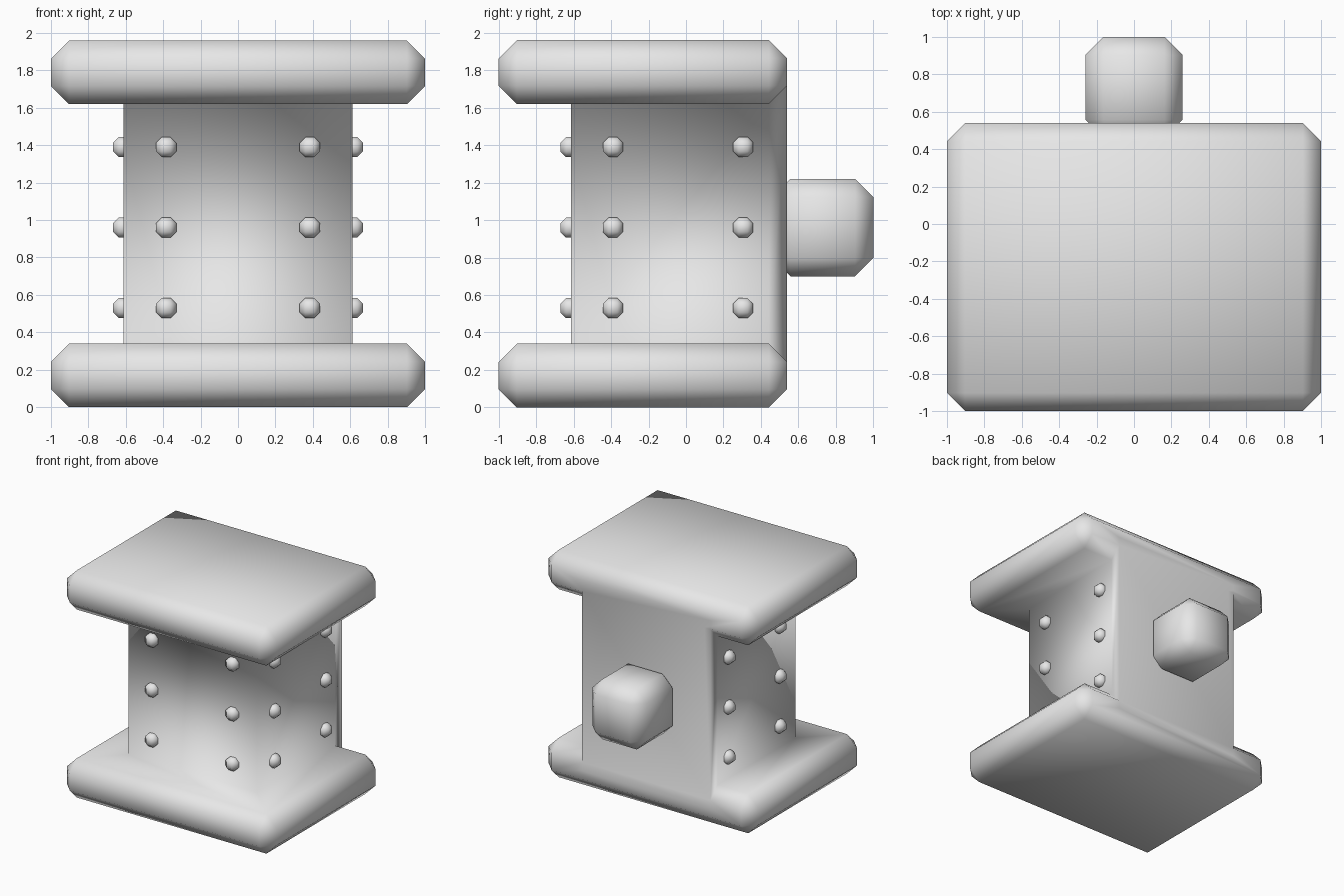
import bpy
import bmesh
from mathutils import Vector

if "Cube" in bpy.data.objects:
    bpy.data.objects.remove(bpy.data.objects["Cube"])

grey = bpy.data.materials.new("light grey")
grey.diffuse_color = (0.8, 0.8, 0.8, 1)
grey.use_nodes = True
grey.node_tree.nodes["Principled BSDF"].inputs["Base Color"].default_value = grey.diffuse_color


def box(name, lo, hi, bevel=0.0):
    """Smooth-shaded box between two corners, with one flat bevel segment."""
    lo, hi = Vector(lo), Vector(hi)
    bm = bmesh.new()
    bmesh.ops.create_cube(bm, size=1)
    for v in bm.verts:
        v.co = (lo + hi) / 2 + v.co * (hi - lo)
    if bevel:
        bmesh.ops.bevel(bm, geom=bm.edges[:], offset=bevel, segments=1,
                        affect='EDGES')
    for f in bm.faces:
        f.smooth = True
    mesh = bpy.data.meshes.new(name)
    bm.to_mesh(mesh)
    bm.free()
    mesh.materials.append(grey)
    ob = bpy.data.objects.new(name, mesh)
    bpy.context.collection.objects.link(ob)
    return ob


# Column, flush with the slabs at the back
column = box("column", (-0.612, -0.615, 0.17), (0.612, 0.54, 1.79))

# Bottom and top slabs, fused to the column so the shading flows across
for name, z in (("bottom_slab", 0.0), ("top_slab", 1.62)):
    slab = box(name, (-1, -1, z), (1, 0.54, z + 0.34), 0.097)
    mod = column.modifiers.new("join " + name, 'BOOLEAN')
    mod.operation = 'UNION'
    mod.solver = 'EXACT'
    mod.object = slab
    slab.hide_render = True
    slab.hide_viewport = True

# Block sticking out of the back
box("back_knob", (-0.26, 0.46, 0.70), (0.26, 1.0, 1.22), 0.097)


# Rivets in two columns on the front and on both sides
def rivet(name, c, r=0.054):
    c = Vector(c)
    box(name, c - Vector((r, r, r)), c + Vector((r, r, r)), 0.031)


for z in (0.53, 0.96, 1.39):
    for s in (-1, 1):
        rivet("front_rivet", (s * 0.384, -0.617, z))
        for y in (-0.39, 0.305):
            rivet("side_rivet", (s * 0.614, y, z))
